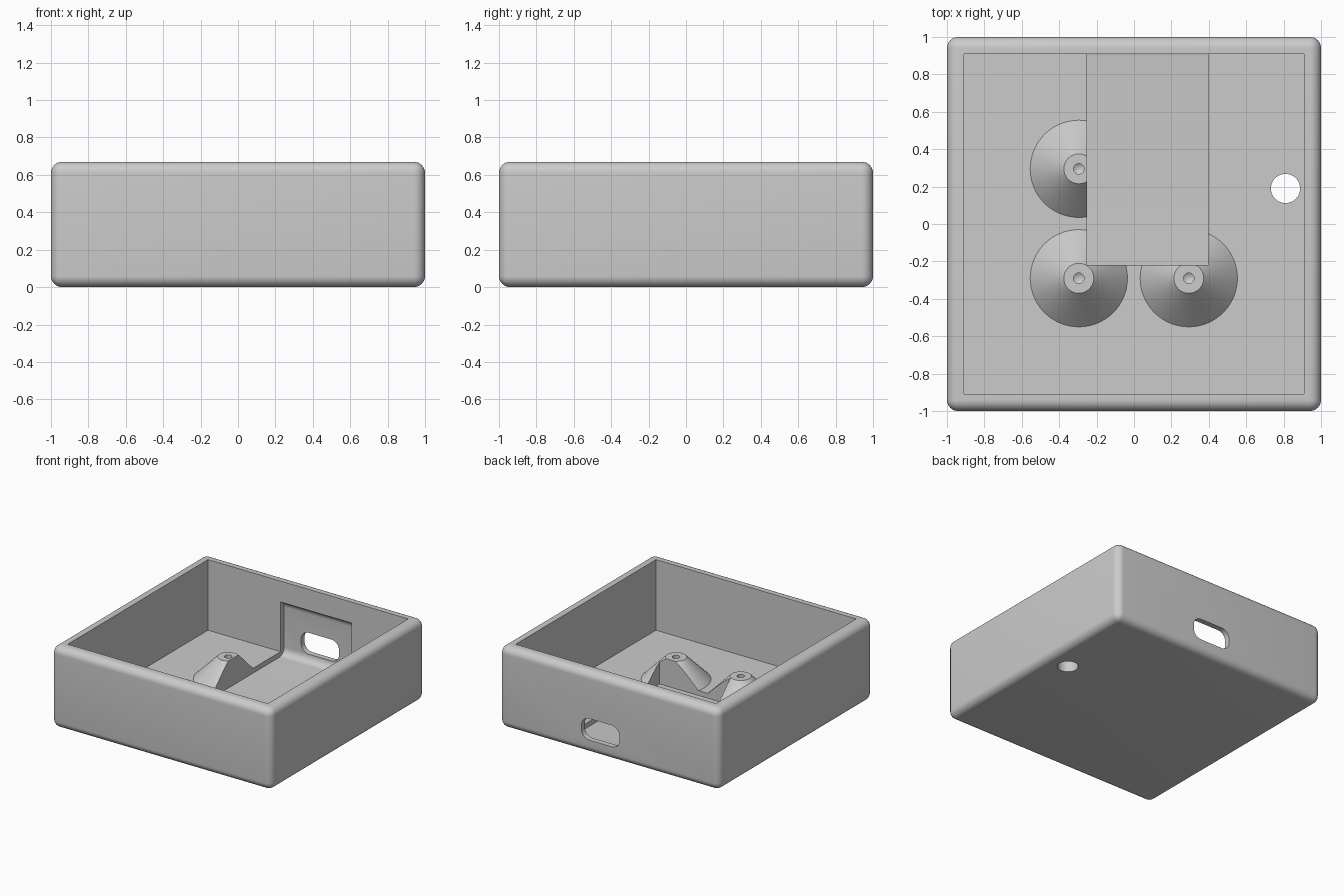
import bpy, bmesh, math
from mathutils import Vector

if "Cube" in bpy.data.objects:
    bpy.data.objects.remove(bpy.data.objects["Cube"], do_unlink=True)

grey = bpy.data.materials.new("plain grey")
grey.use_nodes = True
colour = (0.6, 0.6, 0.6, 1)
grey.diffuse_color = colour
grey.node_tree.nodes["Principled BSDF"].inputs["Base Color"].default_value = colour


def finish(name, bm):
    bmesh.ops.recalc_face_normals(bm, faces=bm.faces)
    mesh = bpy.data.meshes.new(name)
    bm.to_mesh(mesh)
    bm.free()
    mesh.materials.append(grey)
    obj = bpy.data.objects.new(name, mesh)
    bpy.context.collection.objects.link(obj)
    return obj


def box(name, low, high, radius=0, rule=lambda mid, along: True):
    """Box between two corners; edges picked by the rule are rounded."""
    low, high = Vector(low), Vector(high)
    bm = bmesh.new()
    bmesh.ops.create_cube(bm, size=1)
    for v in bm.verts:
        v.co = (low + high) / 2 + v.co * (high - low)
    if radius:
        edges = [e for e in bm.edges
                 if rule((e.verts[0].co + e.verts[1].co) / 2,
                         (e.verts[0].co - e.verts[1].co).normalized())]
        bmesh.ops.bevel(bm, geom=edges, offset=radius, segments=8,
                        profile=0.5, affect='EDGES')
    return finish(name, bm)


def lathe(name, profile, x, y, steps=64):
    """Closed solid of revolution from (radius, height) points."""
    bm = bmesh.new()
    verts = [bm.verts.new((r, 0, z)) for r, z in profile]
    edges = [bm.edges.new(pair) for pair in zip(verts, verts[1:])]
    bmesh.ops.spin(bm, geom=verts + edges, cent=(0, 0, 0), axis=(0, 0, 1),
                   angle=math.tau, steps=steps)
    bmesh.ops.remove_doubles(bm, verts=bm.verts, dist=0.0001)
    bmesh.ops.translate(bm, verts=bm.verts, vec=(x, y, 0))
    return finish(name, bm)


def combine(target, tool, operation):
    tool.hide_render = True
    mod = target.modifiers.new(tool.name, 'BOOLEAN')
    mod.operation, mod.solver, mod.object = operation, 'EXACT', tool
    bpy.context.view_layer.objects.active = target
    bpy.ops.object.modifier_apply(modifier=mod.name)
    bpy.data.objects.remove(tool, do_unlink=True)


# Rounded tray with a square cavity
tray = box("tray", (-1, -1, 0), (1, 1, 0.67), 0.06)
WALL = 0.91
combine(tray, box("cavity", (-WALL, -WALL, 0.09), (WALL, WALL, 1)), 'DIFFERENCE')

# Conical screw posts with drilled tips
post = [(0, 0.07), (0.26, 0.07), (0.26, 0.09), (0.08, 0.273),
        (0.028, 0.273), (0.028, 0.2), (0, 0.18)]
for x, y in ((-0.295, 0.295), (-0.295, -0.29), (0.293, -0.29)):
    combine(tray, lathe("screw_post", post, x, y), 'UNION')

# Pocket through posts and floor, running into the back wall
combine(tray, box("pocket", (-0.25, -0.22, 0.05), (0.395, 0.955, 0.5), 0.06,
                  lambda mid, along: mid.y > 0.9 and abs(along.x) > 0.9), 'DIFFERENCE')

# Rounded port slot in the back wall
combine(tray, box("port_slot", (-0.095, 0.8, 0.112), (0.25, 1.2, 0.288), 0.07,
                  lambda mid, along: abs(along.y) > 0.9), 'DIFFERENCE')

# Round hole through the floor
hole = [(0, -0.1), (0.078, -0.1), (0.078, 0.2), (0, 0.2)]
combine(tray, lathe("floor_hole", hole, 0.81, 0.19), 'DIFFERENCE')

bpy.ops.object.select_all(action='DESELECT')
tray.select_set(True)
bpy.context.view_layer.objects.active = tray
bpy.ops.object.shade_smooth_by_angle(angle=math.radians(25))
